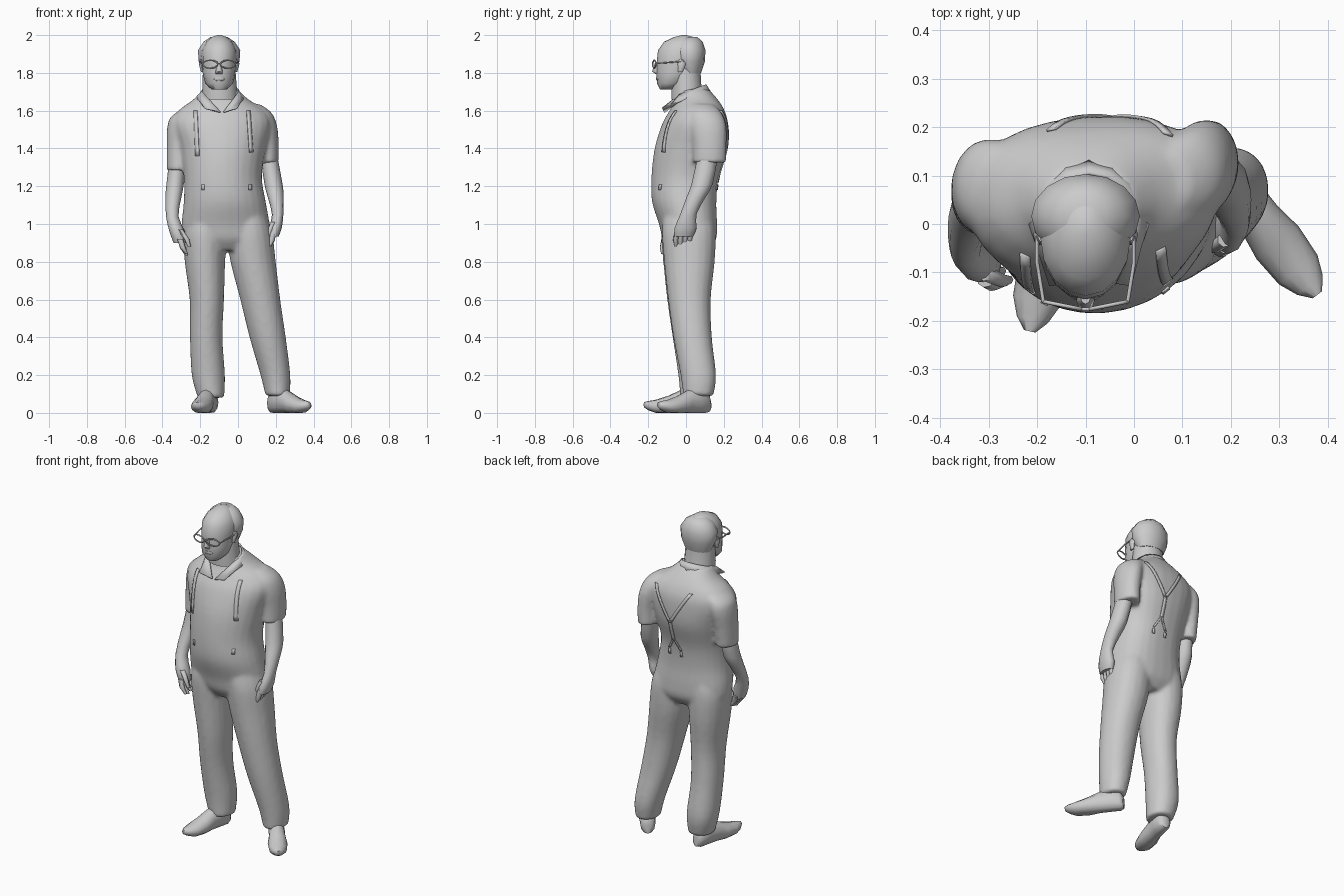
import bpy, bmesh
from math import sin, cos, pi, radians, copysign
from mathutils import Vector, Matrix
from mathutils.bvhtree import BVHTree

if "Cube" in bpy.data.objects:
    bpy.data.objects.remove(bpy.data.objects["Cube"])

grey = bpy.data.materials.new("plain_grey")
grey.use_nodes = True
grey.diffuse_color = (0.6, 0.6, 0.6, 1)
shader = grey.node_tree.nodes["Principled BSDF"]
shader.inputs["Base Color"].default_value = grey.diffuse_color
shader.inputs["Roughness"].default_value = 0.8


def finish(name, bm, angle=60):
    bmesh.ops.recalc_face_normals(bm, faces=bm.faces)
    mesh = bpy.data.meshes.new(name)
    bm.to_mesh(mesh)
    bm.free()
    obj = bpy.data.objects.new(name, mesh)
    bpy.context.collection.objects.link(obj)
    mesh.materials.append(grey)
    bpy.ops.object.select_all(action="DESELECT")
    obj.select_set(True)
    bpy.context.view_layer.objects.active = obj
    bpy.ops.object.shade_smooth_by_angle(angle=radians(angle))
    return obj


def flow(rings, steps):
    """Add in-between rings along a smooth spline."""
    pts = [Vector(r) for r in (rings[0], *rings, rings[-1])]
    out = []
    for a, b, c, d in zip(pts, pts[1:], pts[2:], pts[3:]):
        for k in range(steps):
            t = k / steps
            out.append(b + (c - a) * (t / 2) + (2 * a - 5 * b + 4 * c - d) * (t * t / 2)
                       + (3 * b - a - 3 * c + d) * (t ** 3 / 2))
    return out + [pts[-1]]


def loft(name, rings, sides=14, yaw=0, back=1.0, matrix=None, floor=None, steps=1):
    """Skin stacked oval rings given as (x, y, z, half width, half depth)."""
    bm = bmesh.new()
    loops = []
    turn = Matrix.Rotation(radians(yaw), 3, "Z")
    for x, y, z, rx, ry in flow(rings, steps):
        loop = []
        for i in range(sides):
            a = 2 * pi * i / sides
            c, s = cos(a), sin(a)
            power = back if s > 0 else 1
            off = turn @ Vector((rx * copysign(abs(c) ** power, c),
                                 ry * copysign(abs(s) ** power, s), 0))
            p = Vector((x, y, z)) + off
            if floor is not None:
                p.y = max(p.y, floor)
            loop.append(bm.verts.new(matrix @ p if matrix else p))
        loops.append(loop)
    for low, high in zip(loops, loops[1:]):
        for i in range(sides):
            j = (i + 1) % sides
            bm.faces.new((low[i], low[j], high[j], high[i]))
    bm.faces.new(loops[0])
    bm.faces.new(loops[-1])
    return finish(name, bm)


def wire(name, points, radius, closed=False):
    curve = bpy.data.curves.new(name, "CURVE")
    curve.dimensions = "3D"
    curve.bevel_depth = radius
    curve.bevel_resolution = 1
    curve.use_fill_caps = True
    spline = curve.splines.new("POLY")
    spline.points.add(len(points) - 1)
    for p, co in zip(spline.points, points):
        p.co = (*co, 1)
    spline.use_cyclic_u = closed
    curve.materials.append(grey)
    bpy.context.collection.objects.link(bpy.data.objects.new(name, curve))


# Shirt body and hips
torso = loft("shirt_and_trousers", [
    (-.05, .02, .86, .19, .1), (-.055, .018, .92, .236, .14),
    (-.065, .01, 1.0, .234, .153), (-.07, -.01, 1.12, .217, .17),
    (-.08, -.005, 1.25, .207, .178), (-.08, .025, 1.4, .228, .191),
    (-.085, .047, 1.53, .26, .173), (-.085, .058, 1.6, .23, .145),
    (-.09, .055, 1.66, .145, .112), (-.095, .03, 1.715, .092, .088)],
    sides=28, yaw=4, back=.84, steps=4)

# Trouser legs
right_leg = loft("right_trouser_leg", [
    (-.143, .05, .08, .07, .08), (-.157, .055, .2, .088, .096),
    (-.168, .03, .4, .086, .101), (-.165, .013, .6, .091, .113),
    (-.175, .013, .8, .107, .134), (-.175, .01, .95, .114, .142),
    (-.16, .01, 1.05, .1, .13)], sides=20, back=.92, steps=4)
left_leg = loft("left_trouser_leg", [
    (.21, .065, .09, .064, .08), (.198, .065, .2, .079, .094),
    (.157, .035, .4, .096, .102), (.118, .018, .6, .106, .113),
    (.08, .018, .8, .12, .134), (.062, .015, .95, .12, .142),
    (.04, .01, 1.05, .11, .13)], sides=20, back=.92, steps=4)

# Sleeves
left_sleeve = loft("left_sleeve", [
    (.155, .125, 1.325, .06, .087), (.155, .125, 1.42, .061, .09),
    (.14, .115, 1.52, .067, .098), (.11, .1, 1.59, .067, .088),
    (.06, .085, 1.635, .055, .06)], sides=20, steps=4)
right_sleeve = loft("right_sleeve", [
    (-.32, .055, 1.285, .057, .078), (-.317, .065, 1.4, .061, .086),
    (-.303, .075, 1.51, .072, .1), (-.28, .075, 1.57, .073, .095),
    (-.22, .068, 1.62, .055, .075)], sides=20, steps=4)

# Clothes fused into one continuous soft surface
for piece in (right_leg, left_leg, left_sleeve, right_sleeve, torso):
    piece.select_set(True)
bpy.context.view_layer.objects.active = torso
bpy.ops.object.join()
fuse = torso.modifiers.new("fuse", "REMESH")
fuse.mode, fuse.voxel_size, fuse.use_smooth_shade = "VOXEL", .011, True
soften = torso.modifiers.new("soften", "SMOOTH")
soften.factor, soften.iterations = .5, 5

# Shoes, skinned from heel to toe
shoe_rings = [
    (0, .04, 0, .025, .035), (0, .055, .02, .042, .06), (0, .065, .08, .045, .07),
    (0, .058, .14, .046, .062), (0, .042, .2, .055, .05), (0, .034, .27, .05, .036),
    (0, .038, .31, .033, .025), (0, .043, .335, .012, .014)]
for name, heel, toe in (("right_shoe", (-.14, .105), (-.215, -.22)),
                        ("left_shoe", (.175, .12), (.37, -.135))):
    start = Vector((*heel, 0))
    ahead = (Vector((*toe, 0)) - start).normalized()
    up = Vector((0, 0, 1))
    side = up.cross(ahead)
    place = Matrix((side, up, ahead)).transposed().to_4x4()
    place.translation = start
    loft(name, shoe_rings, sides=12, matrix=place, floor=0)

# Forearms with palms
loft("left_forearm", [
    (.19, -.012, .935, .026, .05), (.198, -.002, .98, .034, .058),
    (.21, .012, 1.05, .03, .043), (.2, .052, 1.14, .042, .05),
    (.188, .085, 1.21, .048, .056), (.165, .113, 1.35, .045, .054)], sides=12, steps=2)
loft("right_forearm", [
    (-.307, -.08, .9, .034, .036), (-.322, -.075, .96, .041, .045),
    (-.348, -.05, 1.04, .033, .037), (-.342, 0, 1.14, .042, .046),
    (-.333, .03, 1.21, .046, .054), (-.322, .05, 1.32, .044, .054)], sides=12, steps=2)

# Fingers and thumbs
for side, x, y, z, lean in (("left", .188, -.01, .95, -.022),
                            ("right", -.307, -.08, .91, .035)):
    for i in range(4):
        fy = y - .037 + .025 * i
        drop = .078 - .008 * abs(i - 1)
        loft(f"{side}_finger_{i + 1}", [
            (x + lean, fy - .005, z - drop, .008, .009),
            (x + lean * .4, fy - .008, z - drop * .5, .015, .014),
            (x, fy, z + .01, .017, .014)], sides=7)
    loft(f"{side}_thumb", [
        (x + lean * 1.4, y - .035, z - .03, .009, .009),
        (x + lean, y - .037, z + .01, .014, .014),
        (x, y - .022, z + .06, .016, .016)], sides=7)

# Neck and head
loft("neck", [(-.095, .01, 1.66, .096, .088), (-.097, .002, 1.72, .091, .082),
              (-.1, 0, 1.82, .086, .078)])
loft("head", [
    (-.1, -.1, 1.712, .04, .038), (-.1, -.077, 1.745, .074, .077),
    (-.1, -.052, 1.8, .087, .105), (-.1, -.035, 1.86, .091, .12),
    (-.1, -.03, 1.92, .093, .118), (-.1, -.024, 1.965, .07, .092),
    (-.1, -.012, 1.99, .04, .05), (-.1, -.01, 2.0, .01, .012)], sides=16)
loft("hair", [
    (-.1, .025, 1.8, .083, .055), (-.1, .018, 1.86, .108, .082),
    (-.1, .016, 1.92, .112, .087), (-.1, .015, 1.965, .082, .073),
    (-.1, .02, 1.99, .045, .04)], sides=16)
loft("nose", [(-.1, -.152, 1.795, .018, .012), (-.1, -.158, 1.808, .019, .021),
              (-.1, -.153, 1.85, .01, .012)], sides=8)
loft("mouth", [(-.1, -.145, 1.757, .022, .008), (-.1, -.15, 1.766, .03, .01),
               (-.1, -.149, 1.776, .022, .009)], sides=8)
for side, s in (("right", -1), ("left", 1)):
    loft(f"{side}_ear", [(-.1 + .088 * s, -.03, 1.805, .008, .012),
                         (-.1 + .096 * s, -.022, 1.85, .012, .022),
                         (-.1 + .092 * s, -.022, 1.872, .007, .014)], sides=8)
    # Spectacles, curving back around the face
    rim = [(-.1 + s * (.047 + .04 * cos(a)), -.168 + .008 * cos(a), 1.846 + .021 * sin(a))
           for a in (2 * pi * k / 12 for k in range(12))]
    wire(f"{side}_spectacle_rim", rim, .004, closed=True)
    wire(f"{side}_spectacle_arm", [(-.1 + s * .087, -.16, 1.85),
                                   (-.1 + s * .1, -.08, 1.856),
                                   (-.1 + s * .1, -.01, 1.862)], .004)
wire("spectacle_bridge", [(-.109, -.176, 1.85), (-.091, -.176, 1.85)], .004)

# Shirt collar: a band round the neck ending in two pointed flaps
bm = bmesh.new()
band = []
for k in range(11):
    a = radians(-30 + 24 * k)
    band.append([(-.093 + r * cos(a), .012 + r * .96 * sin(a), z + .035 * sin(a))
                 for r, z in ((.099, 1.705), (.125, 1.665))])
flaps = [[(-.085 + s * .008, -.118, 1.595), (-.09 + s * .085, -.128, 1.615)] for s in (1, -1)]
rows = [[bm.verts.new(co) for co in row] for row in (flaps[0], *band, flaps[1])]
for p, q in zip(rows, rows[1:]):
    bm.faces.new((p[0], q[0], q[1], p[1]))
collar = finish("collar", bm, 40)
collar.modifiers.new("thickness", "SOLIDIFY").thickness = .008

# Braces laid over the shirt by projection
surface = BVHTree.FromObject(torso, bpy.context.evaluated_depsgraph_get())


def strap(name, start, end, facing, width=.02, steps=8):
    bm = bmesh.new()
    rows = []
    for k in range(steps + 1):
        x, z = Vector(start).lerp(Vector(end), k / steps)
        row = []
        for w in (-width / 2, width / 2):
            hit = surface.ray_cast(Vector((x + w, facing, z)), Vector((0, -facing, 0)))[0]
            row.append(bm.verts.new(hit + Vector((0, .003 * facing, 0))))
        rows.append(row)
    for p, q in zip(rows, rows[1:]):
        bm.faces.new((p[0], p[1], q[1], q[0]))
    obj = finish(name, bm, 40)
    solid = obj.modifiers.new("thickness", "SOLIDIFY")
    solid.thickness, solid.offset = .006, 0


for name, start, end, facing, width in (
        ("right_front_strap", (-.225, 1.6), (-.215, 1.36), -1, .02),
        ("left_front_strap", (.055, 1.6), (.07, 1.38), -1, .02),
        ("right_back_strap", (-.17, 1.6), (-.045, 1.4), 1, .02),
        ("left_back_strap", (.07, 1.6), (-.045, 1.4), 1, .02),
        ("back_strap_stem", (-.045, 1.41), (-.045, 1.28), 1, .02),
        ("right_back_tail", (-.045, 1.29), (-.085, 1.22), 1, .012),
        ("left_back_tail", (-.045, 1.29), (-.005, 1.22), 1, .012)):
    strap(name, start, end, facing, width)
for name, x, facing in (("right_front", -.185, -1), ("left_front", .065, -1),
                        ("right_back", -.085, 1), ("left_back", -.005, 1)):
    strap(f"{name}_clip", (x, 1.21), (x, 1.18), facing, .014, 2)
